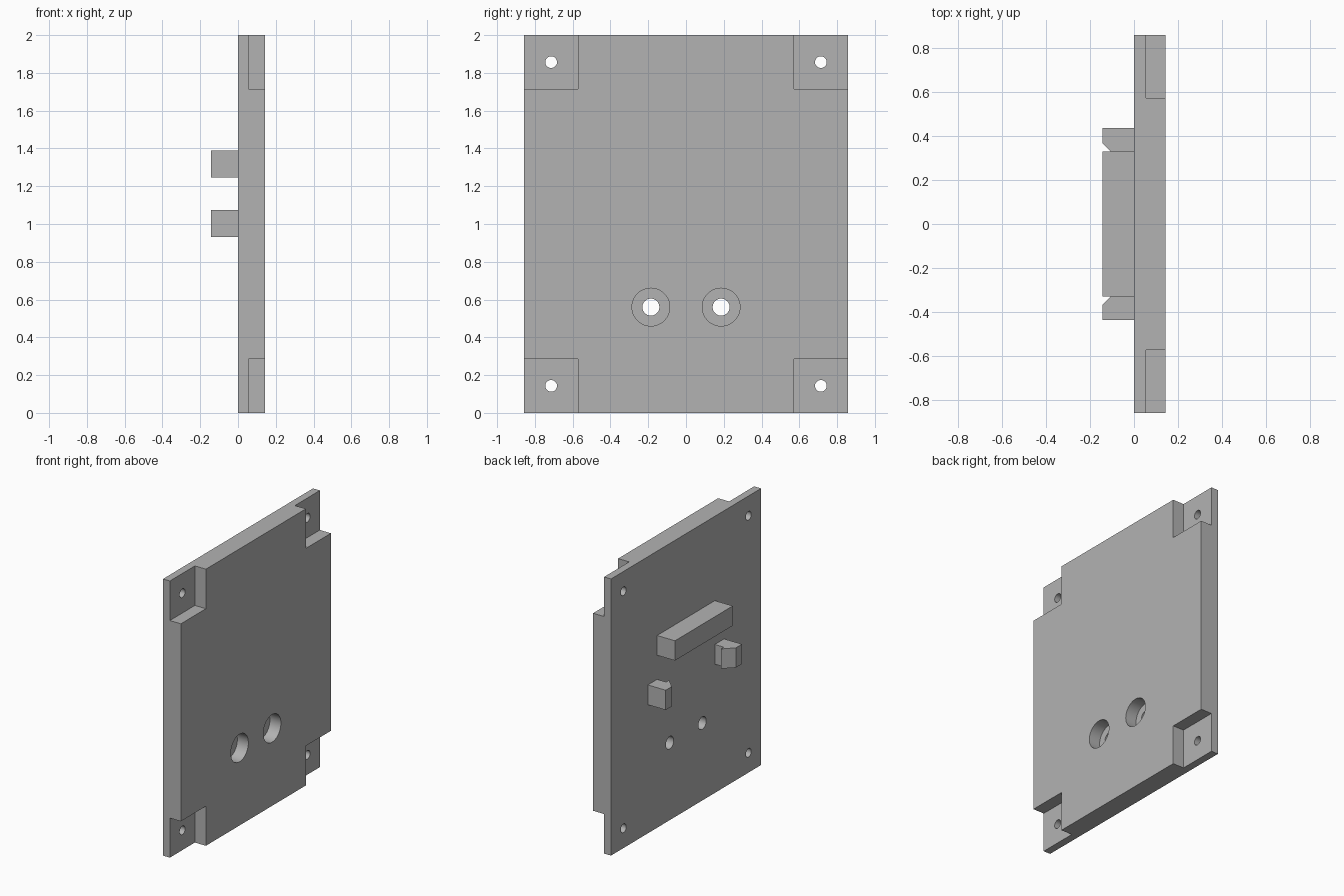
import bpy, bmesh
from math import pi
from mathutils import Matrix

cube = bpy.data.objects.get("Cube")
if cube:
    bpy.data.objects.remove(cube, do_unlink=True)

grey = bpy.data.materials.new("plain_grey")
grey.use_nodes = True
colour = (0.45, 0.45, 0.45, 1)
grey.diffuse_color = colour
grey.node_tree.nodes["Principled BSDF"].inputs["Base Color"].default_value = colour

THICK, HALF_W, HEIGHT = 0.143, 0.857, 2.0
LEDGE, NOTCH = 0.055, 0.286


def make_object(name, bm):
    bmesh.ops.recalc_face_normals(bm, faces=bm.faces)
    mesh = bpy.data.meshes.new(name)
    bm.to_mesh(mesh)
    bm.free()
    mesh.materials.append(grey)
    obj = bpy.data.objects.new(name, mesh)
    bpy.context.collection.objects.link(obj)
    return obj


def add_box(bm, x0, x1, y0, y1, z0, z1):
    size = Matrix.Diagonal((x1 - x0, y1 - y0, z1 - z0, 1))
    place = Matrix.Translation(((x0 + x1) / 2, (y0 + y1) / 2, (z0 + z1) / 2))
    bmesh.ops.create_cube(bm, size=1, matrix=place @ size)


def add_rod(bm, x0, x1, y, z, radius):
    place = Matrix.Translation(((x0 + x1) / 2, y, z)) @ Matrix.Rotation(pi / 2, 4, 'Y')
    bmesh.ops.create_cone(bm, cap_ends=True, segments=48, radius1=radius,
                          radius2=radius, depth=x1 - x0, matrix=place)


def cut(target, bm):
    cutter = make_object("cutter", bm)
    cutter.hide_render = True
    mod = target.modifiers.new("cut", 'BOOLEAN')
    mod.operation, mod.solver, mod.object = 'DIFFERENCE', 'EXACT', cutter
    bpy.context.view_layer.objects.active = target
    bpy.ops.object.modifier_apply(modifier=mod.name)
    bpy.data.objects.remove(cutter, do_unlink=True)


# Main plate
bm = bmesh.new()
add_box(bm, 0, THICK, -HALF_W, HALF_W, 0, HEIGHT)
plate = make_object("plate", bm)

# Corner notches and counterbores, then the through holes
recesses, drills = bmesh.new(), bmesh.new()
for side in (-1, 1):
    y0, y1 = sorted((side * (HALF_W - NOTCH), side * (HALF_W + 0.1)))
    for z0, z1, hole_z in ((-0.1, NOTCH, 0.143),
                           (HEIGHT - NOTCH, HEIGHT + 0.1, HEIGHT - 0.143)):
        add_box(recesses, LEDGE, THICK + 0.1, y0, y1, z0, z1)
        add_rod(drills, -0.1, THICK + 0.1, side * 0.714, hole_z, 0.031)
    add_rod(recesses, LEDGE, THICK + 0.1, side * 0.186, 0.56, 0.1)
    add_rod(drills, -0.1, THICK + 0.1, side * 0.186, 0.56, 0.045)
cut(plate, recesses)
cut(plate, drills)

# Stop bar on the back of the plate
bm = bmesh.new()
add_box(bm, -THICK, 0, -0.33, 0.33, 1.247, 1.39)
make_object("stop_bar", bm)

# Pair of hooked clips below the bar
PROFILE = [(0, 0.436), (-THICK, 0.436), (-THICK, 0.367),
           (-0.072, 0.296), (-0.072, 0.33), (0, 0.33)]
for name, side in (("left_clip", 1), ("right_clip", -1)):
    bm = bmesh.new()
    face = bm.faces.new([bm.verts.new((x, side * y, 0.93)) for x, y in PROFILE])
    top = bmesh.ops.extrude_face_region(bm, geom=[face])["geom"]
    bmesh.ops.translate(bm, vec=(0, 0, 0.143),
                        verts=[v for v in top if isinstance(v, bmesh.types.BMVert)])
    make_object(name, bm)

# Smooth hole walls with crisp rims
bpy.ops.object.select_all(action='DESELECT')
plate.select_set(True)
bpy.context.view_layer.objects.active = plate
bpy.ops.object.shade_smooth_by_angle(angle=pi / 6)
